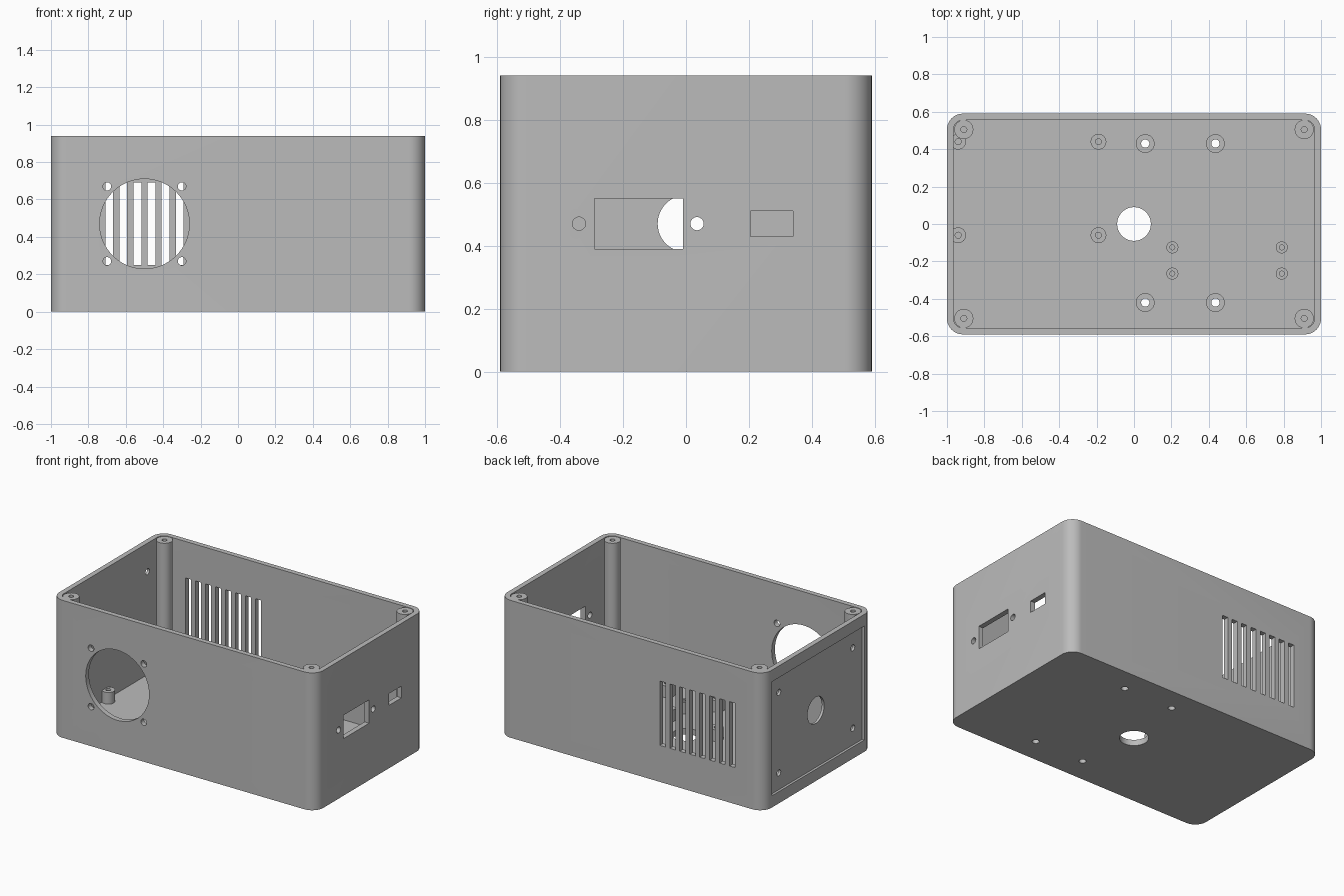
import bpy, bmesh
from math import pi, cos, sin
from mathutils import Matrix

cube = bpy.data.objects.get("Cube")
if cube:
    bpy.data.objects.remove(cube, do_unlink=True)

HX, HY, H = 1.0, 0.59, 0.94      # half length, half depth, height
WALL, FLOOR, MID = 0.035, 0.04, 0.47

grey = bpy.data.materials.new("light grey plastic")
grey.use_nodes = True
colour = (0.5, 0.5, 0.5, 1)
grey.diffuse_color = colour
grey.node_tree.nodes["Principled BSDF"].inputs["Base Color"].default_value = colour


def finish(name, bm):
    bmesh.ops.recalc_face_normals(bm, faces=bm.faces)
    mesh = bpy.data.meshes.new(name)
    bm.to_mesh(mesh)
    bm.free()
    mesh.materials.append(grey)
    obj = bpy.data.objects.new(name, mesh)
    bpy.context.collection.objects.link(obj)
    return obj


def smooth(obj):
    bpy.ops.object.select_all(action='DESELECT')
    obj.select_set(True)
    bpy.context.view_layer.objects.active = obj
    bpy.ops.object.shade_smooth_by_angle(angle=pi / 6)


def rounded_box(name, hx, hy, r, z0, z1, steps=12):
    """Upright block with rounded vertical edges."""
    bm = bmesh.new()
    ring = []
    for q, (sx, sy) in enumerate([(1, 1), (-1, 1), (-1, -1), (1, -1)]):
        for i in range(steps + 1):
            a = (q + i / steps) * pi / 2
            ring.append(bm.verts.new((sx * (hx - r) + r * cos(a),
                                      sy * (hy - r) + r * sin(a), z0)))
    base = bm.faces.new(ring)
    top = bmesh.ops.extrude_face_region(bm, geom=[base])["geom"]
    bmesh.ops.translate(bm, vec=(0, 0, z1 - z0),
                        verts=[v for v in top if isinstance(v, bmesh.types.BMVert)])
    return finish(name, bm)


def cut(target, cutter):
    """Subtract the cutter from the target and discard it."""
    mod = target.modifiers.new("cut", 'BOOLEAN')
    mod.operation, mod.solver, mod.object = 'DIFFERENCE', 'EXACT', cutter
    graph = bpy.context.evaluated_depsgraph_get()
    mesh = bpy.data.meshes.new_from_object(target.evaluated_get(graph))
    target.modifiers.clear()
    target.data = mesh
    bpy.data.objects.remove(cutter, do_unlink=True)


def cut_block(target, lo, hi):
    bm = bmesh.new()
    size = [b - a for a, b in zip(lo, hi)]
    mid = [(a + b) / 2 for a, b in zip(lo, hi)]
    bmesh.ops.create_cube(bm, size=1, matrix=Matrix.Translation(mid) @ Matrix.Diagonal((*size, 1)))
    cut(target, finish("cutter", bm))


def cut_round(target, centre, r, axis, sides=32):
    turn = {'X': Matrix.Rotation(pi / 2, 4, 'Y'),
            'Y': Matrix.Rotation(pi / 2, 4, 'X'), 'Z': Matrix()}[axis]
    bm = bmesh.new()
    bmesh.ops.create_cone(bm, cap_ends=True, segments=sides, radius1=r, radius2=r,
                          depth=0.2, matrix=Matrix.Translation(centre) @ turn)
    cut(target, finish("cutter", bm))


def boss(name, x, y, r, hole, z0, z1, depth, blind=True, sides=32):
    """Round stand-off with a screw hole in its top."""
    bm = bmesh.new()
    rings = [[bm.verts.new((x + rad * cos(2 * pi * i / sides), y + rad * sin(2 * pi * i / sides), z))
              for i in range(sides)]
             for rad, z in [(r, z0), (r, z1), (hole, z1), (hole, z1 - depth)]]
    for a, b in zip(rings, rings[1:]):
        for i in range(sides):
            j = (i + 1) % sides
            bm.faces.new((a[i], a[j], b[j], b[i]))
    if blind:
        bm.faces.new(rings[-1])
        bm.faces.new(rings[0])
    smooth(finish(name, bm))


# Open-topped shell
shell = rounded_box("enclosure_shell", HX, HY, 0.085, 0, H)
cut(shell, rounded_box("cutter", HX - WALL, HY - WALL, 0.05, FLOOR, H + 0.1))

# Fan opening and its screw holes in the front wall
cut_round(shell, (-0.5, -HY, MID), 0.24, 'Y', 64)
for sx in (-1, 1):
    for sz in (-1, 1):
        cut_round(shell, (-0.5 + sx * 0.2, -HY, MID + sz * 0.2), 0.022, 'Y', 24)

# Vent slots in the back wall
for i in range(8):
    x = -0.5 + (i - 3.5) * 0.0755
    cut_block(shell, (x - 0.021, HY - 0.1, 0.25), (x + 0.021, HY + 0.1, 0.69))

# Connector openings in the left wall
cut_block(shell, (0.9, -0.29, 0.39), (1.1, -0.01, 0.55))
cut_block(shell, (0.9, 0.205, 0.43), (1.1, 0.34, 0.51))
for y in (-0.34, 0.035):
    cut_round(shell, (HX, y, MID), 0.021, 'X', 24)

# Recessed panel on the right wall with cable hole and screw holes
cut_block(shell, (-1.1, -0.5, MID - 0.39), (-0.983, 0.5, MID + 0.39))
cut_round(shell, (-HX, 0, MID), 0.09, 'X', 48)
for y in (-0.4, 0.4):
    for sz in (-1, 1):
        cut_round(shell, (-HX, y, MID + sz * 0.275), 0.021, 'X', 24)

# Floor holes
cut_round(shell, (0, 0, 0), 0.09, 'Z', 48)
mounts = [(x, y) for x in (0.06, 0.435) for y in (-0.42, 0.43)]
for x, y in mounts:
    cut_round(shell, (x, y, 0), 0.022, 'Z')
smooth(shell)

# Corner posts for the lid screws
for x in (-0.91, 0.91):
    for y in (-0.505, 0.505):
        boss("corner_post", x, y, 0.051, 0.016, FLOOR - 0.01, H - 0.003, 0.2)

# Stand-offs on the floor
for x, y in mounts:
    boss("through_standoff", x, y, 0.05, 0.022, FLOOR - 0.005, FLOOR + 0.08, 0.085, blind=False)
for x in (-0.94, -0.19):
    for y in (-0.06, 0.44):
        boss("board_standoff", x, y, 0.042, 0.016, FLOOR - 0.01, FLOOR + 0.08, 0.07)
for x in (0.205, 0.79):
    for y in (-0.265, -0.125):
        boss("small_standoff", x, y, 0.032, 0.013, FLOOR - 0.01, FLOOR + 0.08, 0.07)
